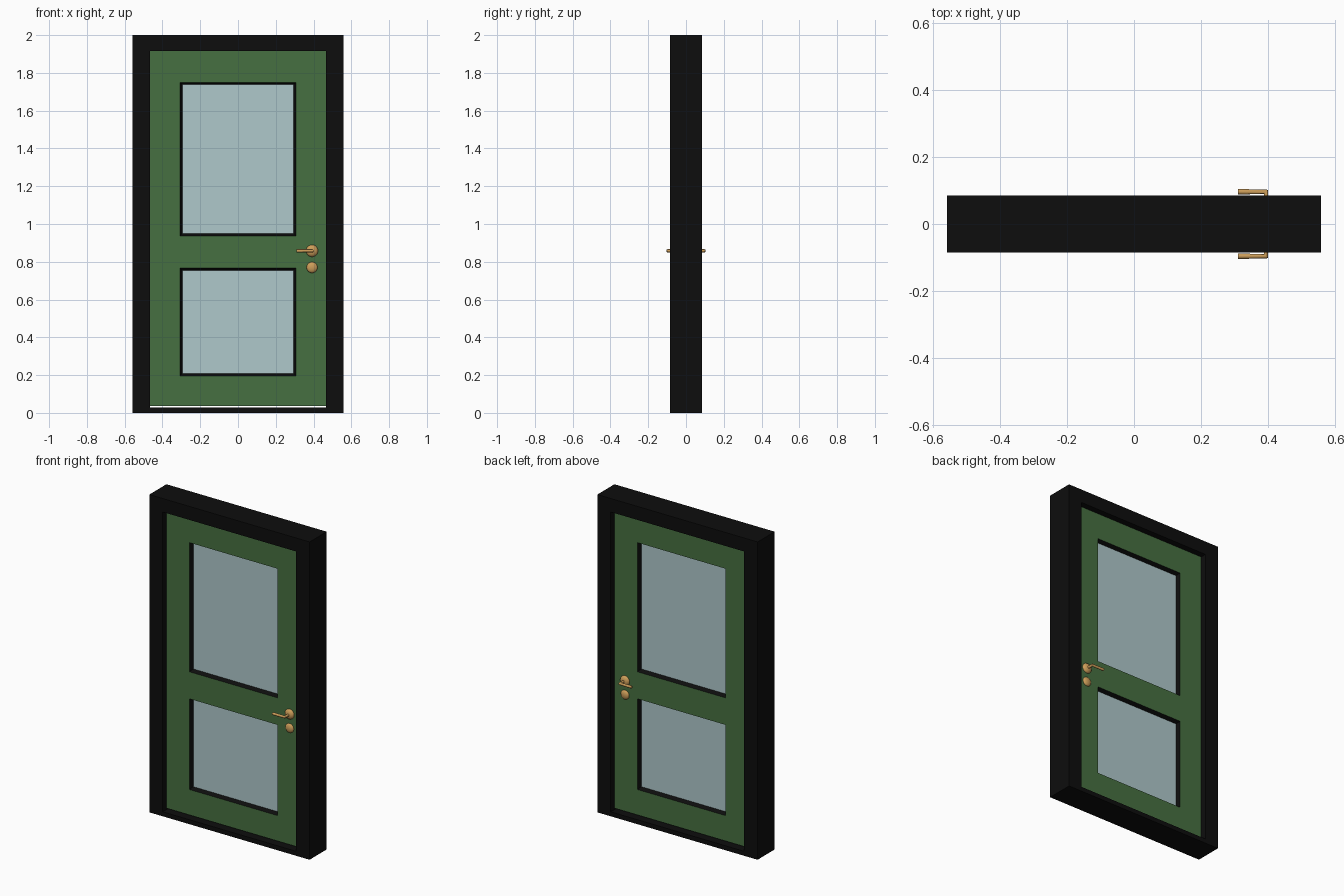
import bpy, bmesh, math
from mathutils import Matrix

if "Cube" in bpy.data.objects:
    bpy.data.objects.remove(bpy.data.objects["Cube"])


def material(name, rgb):
    m = bpy.data.materials.new(name)
    m.diffuse_color = (*rgb, 1)
    m.use_nodes = True
    m.node_tree.nodes["Principled BSDF"].inputs["Base Color"].default_value = m.diffuse_color
    return m


black = material("black_paint", (0.004, 0.004, 0.004))
green = material("green_paint", (0.061, 0.162, 0.053))
glass = material("pale_blue_glass", (0.43, 0.58, 0.60))
brass = material("brass", (0.61, 0.34, 0.10))


def finish(name, bm, mats):
    bmesh.ops.recalc_face_normals(bm, faces=bm.faces)
    me = bpy.data.meshes.new(name)
    bm.to_mesh(me)
    bm.free()
    for m in mats:
        me.materials.append(m)
    ob = bpy.data.objects.new(name, me)
    bpy.context.collection.objects.link(ob)
    return ob


def smooth(ob, degrees=40):
    bpy.ops.object.select_all(action='DESELECT')
    ob.select_set(True)
    bpy.context.view_layer.objects.active = ob
    bpy.ops.object.shade_smooth_by_angle(angle=math.radians(degrees))


HALF_OPEN, OPEN_TOP, SILL = 0.465, 1.915, 0.028
FACE = 0.046      # half thickness of the door leaf


# Frame: rectangular ring with jambs, head and sill
def rect(bm, hx, z0, z1, y):
    return [bm.verts.new((x, y, z)) for x, z in ((-hx, z0), (hx, z0), (hx, z1), (-hx, z1))]


bm = bmesh.new()
loops = [rect(bm, 0.558, 0, 2, -0.085), rect(bm, 0.558, 0, 2, 0.085),
         rect(bm, HALF_OPEN, SILL, OPEN_TOP, 0.085), rect(bm, HALF_OPEN, SILL, OPEN_TOP, -0.085)]
for k in range(4):
    a, b = loops[k], loops[(k + 1) % 4]
    for i in range(4):
        j = (i + 1) % 4
        bm.faces.new((a[i], a[j], b[j], b[i]))
finish("door_frame", bm, [black])

# Door leaf: slab divided into rails, stiles and two panels
xs = [-HALF_OPEN, -0.307, 0.307, HALF_OPEN]
zs = [0.036, 0.196, 0.767, 0.937, 1.75, OPEN_TOP]
bm = bmesh.new()
v = {(i, j, s): bm.verts.new((x, s * FACE, z))
     for i, x in enumerate(xs) for j, z in enumerate(zs) for s in (-1, 1)}
panels = []
for s in (-1, 1):
    for i in range(3):
        for j in range(5):
            f = bm.faces.new((v[i, j, s], v[i + 1, j, s], v[i + 1, j + 1, s], v[i, j + 1, s]))
            if i == 1 and j in (1, 3):
                panels.append(f)
for i in range(3):
    for j in (0, 5):
        bm.faces.new((v[i, j, -1], v[i + 1, j, -1], v[i + 1, j, 1], v[i, j, 1]))
for j in range(5):
    for i in (0, 3):
        bm.faces.new((v[i, j, -1], v[i, j + 1, -1], v[i, j + 1, 1], v[i, j, 1]))
bmesh.ops.recalc_face_normals(bm, faces=bm.faces)
# Panels: sunken glass with a black sloped trim on both sides
trim = bmesh.ops.inset_individual(bm, faces=panels, thickness=0.017, depth=-0.023)["faces"]
for f in trim:
    f.material_index = 1
for f in panels:
    f.material_index = 2
finish("door_leaf", bm, [green, black, glass])


# Door furniture on both sides
def dome(name, x, z, side, radius, depth):
    bm = bmesh.new()
    bmesh.ops.create_uvsphere(bm, u_segments=24, v_segments=12, radius=1,
                              matrix=Matrix.Translation((x, side * FACE, z))
                              @ Matrix.Diagonal((radius, depth, radius, 1))
                              @ Matrix.Rotation(math.pi / 2, 4, 'X'))
    smooth(finish(name, bm, [brass]))


def lever(name, x, z, side):
    cu = bpy.data.curves.new(name, 'CURVE')
    cu.dimensions = '3D'
    cu.bevel_depth = 0.0085
    cu.bevel_resolution = 4
    cu.use_fill_caps = True
    sp = cu.splines.new('POLY')
    sp.points.add(2)
    path = ((x, side * FACE), (x, side * 0.096), (0.31, side * 0.096))
    for p, (px, py) in zip(sp.points, path):
        p.co = (px, py, z, 1)
    cu.materials.append(brass)
    ob = bpy.data.objects.new(name, cu)
    bpy.context.collection.objects.link(ob)
    bpy.ops.object.select_all(action='DESELECT')
    ob.select_set(True)
    bpy.context.view_layer.objects.active = ob
    bpy.ops.object.convert(target='MESH')
    smooth(bpy.context.object)


for side, label in ((-1, "front"), (1, "back")):
    dome(label + "_handle_rose", 0.392, 0.858, side, 0.032, 0.018)
    dome(label + "_lock_cover", 0.392, 0.77, side, 0.029, 0.014)
    lever(label + "_handle_lever", 0.393, 0.858, side)
